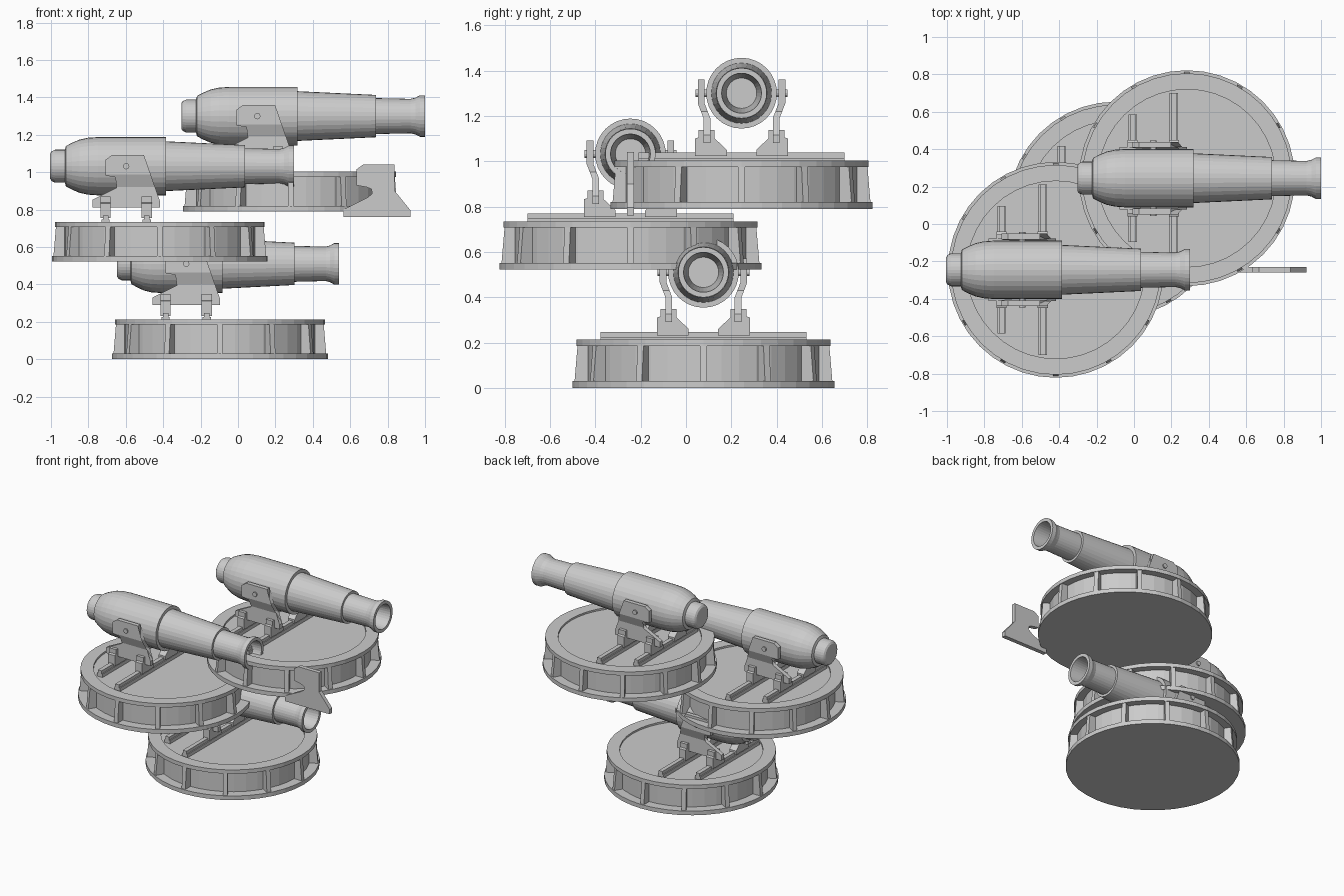
import bpy, bmesh
from math import pi, cos, sin
from mathutils import Matrix, Vector

if "Cube" in bpy.data.objects:
    bpy.data.objects.remove(bpy.data.objects["Cube"])


def finish(bm, name):
    bmesh.ops.remove_doubles(bm, verts=bm.verts, dist=1e-5)
    bmesh.ops.recalc_face_normals(bm, faces=bm.faces)
    me = bpy.data.meshes.new(name)
    bm.to_mesh(me)
    bm.free()
    return me


def place(name, me, loc, scale=(1, 1, 1)):
    ob = bpy.data.objects.new(name, me)
    ob.location, ob.scale = loc, scale
    bpy.context.collection.objects.link(ob)
    return ob


def lathe(bm, prof, n, m=Matrix()):
    """Revolve (radius, height) points around z, then transform."""
    rings = [[bm.verts.new(m @ Vector((r * cos(2 * pi * i / n), r * sin(2 * pi * i / n), h)))
              for i in range(n)] for r, h in prof]
    for (r0, _), (r1, _), a, b in zip(prof, prof[1:], rings, rings[1:]):
        for i in range(n):
            j = (i + 1) % n
            bm.faces.new((a[i], a[j], b[j], b[i]))
    for (r, _), ring in ((prof[0], rings[0]), (prof[-1], rings[-1])):
        bm.faces.new(ring)


def prism(bm, pts, to3d, a, b):
    """Extrude a 2D outline between depths a and b; to3d(p, q, d) gives the point."""
    lo = [bm.verts.new(to3d(p, q, a)) for p, q in pts]
    hi = [bm.verts.new(to3d(p, q, b)) for p, q in pts]
    bm.faces.new(lo)
    bm.faces.new(hi)
    for i in range(len(pts)):
        j = (i + 1) % len(pts)
        bm.faces.new((lo[i], lo[j], hi[j], hi[i]))


def box(bm, x, y, z, sx, sy, sz):
    bmesh.ops.create_cube(bm, size=1, matrix=Matrix.Translation((x, y, z)) @ Matrix.Diagonal((sx, sy, sz, 1)))


# round platform with recessed deck
bm = bmesh.new()
lathe(bm, [(0.3, 0), (.577, 0), (.577, .03), (.51, .03), (.51, .185), (.561, .185),
           (.561, .213), (.475, .213), (.475, .2), (.3, .2)], 40)
platform = finish(bm, "platform")

# radial ribs around the platform
bm = bmesh.new()
for k in range(12):
    c, s = cos(k * pi / 6), sin(k * pi / 6)
    prism(bm, [(.49, .025), (.569, .025), (.555, .19), (.49, .19)],
          lambda r, z, d: (r * c - d * s, r * s + d * c, z), -.015, .015)
ribs = finish(bm, "ribs")

# slide rails across the deck (origin at platform centre)
TX, TZ = -.18, .51
bm = bmesh.new()
for x, half in ((TX - .11, .34), (TX + .11, .455)):
    box(bm, x, 0, .21, .044, 2 * half, .03)
    box(bm, x, 0, .235, .03, 2 * half, .025)
rails = finish(bm, "rails")

# four mounting feet
bm = bmesh.new()
foot = [(.205, .232), (.205, .31), (.19, .315), (.19, .348), (.12, .348), (.12, .312), (.065, .26), (.065, .232)]
for x in (TX - .11, TX + .11):
    for sgn in (1, -1):
        prism(bm, foot, lambda u, z, d: (x + d, sgn * u, z), -.027, .027)
feet = finish(bm, "feet")

# cheek plate outline, origin at the trunnion
cheek = [(-.11, .035), (-.075, .06), (.095, .06), (.095, -.08), (.18, -.185), (.18, -.22), (-.18, -.22),
         (-.18, -.18), (-.05, -.115), (-.025, -.095), (-.03, -.07), (-.055, -.06), (-.11, -.05)]


def add_cheek(bm, sgn):
    part = bmesh.new()
    prism(part, cheek, lambda x, z, d: (x, d, z), -.015, .015)
    if sgn:
        # bend the lower part inward in an S shape
        bmesh.ops.triangulate(part, faces=part.faces)
        for z in (-.045, -.08, -.11):
            bmesh.ops.bisect_plane(part, geom=part.verts[:] + part.edges[:] + part.faces[:],
                                   plane_co=(0, 0, z), plane_no=(0, 0, 1))
        for v in part.verts:
            t = min(1, max(0, (-.045 - v.co.z) / .065))
            v.co.y = sgn * (v.co.y + .178 - .025 * t)
    tmp = finish(part, "tmp")
    bm.from_mesh(tmp)
    bpy.data.meshes.remove(tmp)


bm = bmesh.new()
for sgn in (1, -1):
    add_cheek(bm, sgn)
cheeks = finish(bm, "cheek_plates")
bm = bmesh.new()
add_cheek(bm, 0)
loose = finish(bm, "loose_plate")

# trunnion pin
bm = bmesh.new()
lathe(bm, [(.017, -.202), (.017, .202)], 12, Matrix.Rotation(pi / 2, 4, 'X'))
pin = finish(bm, "trunnion_pin")

# barrel with breech knob, stepped tube, flared muzzle and tapered bore
bm = bmesh.new()
lathe(bm, [(.068, -.406), (.08, -.398), (.088, -.38), (.088, -.328), (.108, -.322), (.125, -.29), (.142, -.25),
           (.152, -.205), (.156, -.15), (.156, .214), (.133, .214), (.113, .636), (.096, .636), (.092, .82),
           (.098, .845), (.111, .87), (.111, .898), (.088, .898), (.082, .82), (.067, .62)],
      32, Matrix.Rotation(pi / 2, 4, 'Y'))
barrel = finish(bm, "barrel")

# three turrets; the lowest has a slightly shorter barrel
for tag, loc, stretch in (("upper", (.283, .245, .79), 1), ("middle", (-.418, -.245, .522), 1),
                          ("lower", (-.097, .077, 0), .91)):
    o = Vector(loc)
    t = o + Vector((TX, 0, TZ))
    for me in (platform, ribs, rails, feet):
        place(tag + "_" + me.name, me, o)
    place(tag + "_cheek_plates", cheeks, t)
    place(tag + "_trunnion_pin", pin, t)
    place(tag + "_barrel", barrel, t, (stretch, 1, 1))

# detached cheek plate
place("loose_plate", loose, (.743, -.245, .98))
